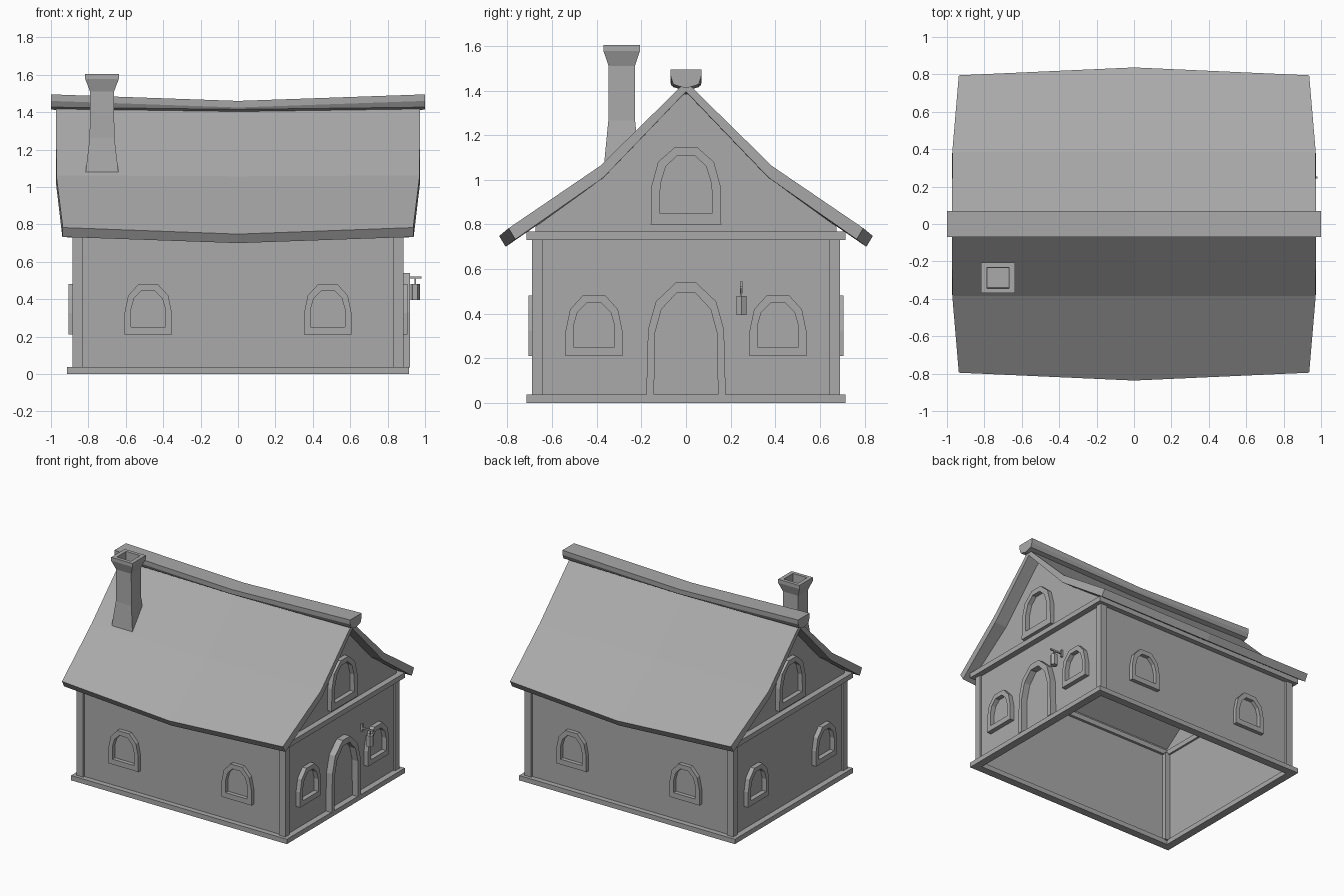
import bpy, bmesh
from math import sin, cos, tau

cube = bpy.data.objects.get("Cube")
if cube:
    bpy.data.objects.remove(cube, do_unlink=True)

GREY = (0.4, 0.4, 0.4, 1)
mat = bpy.data.materials.new("plain grey")
mat.use_nodes = True
mat.diffuse_color = GREY
bsdf = next(n for n in mat.node_tree.nodes if n.type == 'BSDF_PRINCIPLED')
bsdf.inputs["Base Color"].default_value = GREY
bsdf.inputs["Roughness"].default_value = 0.8


def build(name, verts, faces):
    """Make a flat-shaded object with outward normals."""
    bm = bmesh.new()
    vs = [bm.verts.new(v) for v in verts]
    for f in faces:
        bm.faces.new([vs[i] for i in f])
    bmesh.ops.recalc_face_normals(bm, faces=bm.faces)
    me = bpy.data.meshes.new(name)
    bm.to_mesh(me)
    bm.free()
    me.materials.append(mat)
    ob = bpy.data.objects.new(name, me)
    bpy.context.collection.objects.link(ob)
    return ob


def loft(name, rings, caps=True, closed=False):
    """Skin a list of equal-length rings; closed joins the last to the first."""
    n, count = len(rings[0]), len(rings)
    faces = []
    for r in range(count if closed else count - 1):
        a, b = r * n, (r + 1) % count * n
        faces += [(a + i, a + (i + 1) % n, b + (i + 1) % n, b + i) for i in range(n)]
    if caps and not closed:
        faces += [tuple(range(n)), tuple(range((count - 1) * n, count * n))]
    return build(name, [v for ring in rings for v in ring], faces)


def rect(hx, hy, z, cx=0, cy=0):
    return [(cx + sx * hx, cy + sy * hy, z)
            for sx, sy in ((-1, -1), (1, -1), (1, 1), (-1, 1))]


def box(name, lo, hi):
    cx, cy = (lo[0] + hi[0]) / 2, (lo[1] + hi[1]) / 2
    hx, hy = (hi[0] - lo[0]) / 2, (hi[1] - lo[1]) / 2
    return loft(name, [rect(hx, hy, z, cx, cy) for z in (lo[2], hi[2])])


def mirrored(half):
    """Complete a half outline, listed from the side to the middle."""
    return half + [(-u, v) for u, v in reversed(half)]


WX, WY = 0.87, 0.675   # wall planes

# Walls: hollow shell with gables, open underneath
gable = mirrored([(WY, 0), (WY, 0.79), (0.37, 1.01), (0.02, 1.385)])
n = len(gable)
build("walls", [(x, y, z) for x in (-WX, WX) for y, z in gable],
      [tuple(range(n)), tuple(range(n, 2 * n)),
       (0, 1, n + 1, n), (n - 2, n - 1, 2 * n - 1, 2 * n - 2)])


# Foot and eave bands running round the house
def band(name, z0, z1):
    o, i = (0.915, 0.715), (0.855, 0.655)
    loft(name, [rect(*o, z0), rect(*o, z1), rect(*i, z1), rect(*i, z0)], closed=True)


band("base_band", 0, 0.037)
band("eave_beam", 0.73, 0.768)

# Corner posts
for sx, ns in ((1, "left"), (-1, "right")):
    for sy, nd in ((-1, "front"), (1, "back")):
        xs, ys = sorted((sx * 0.83, sx * 0.885)), sorted((sy * 0.64, sy * 0.69))
        box(f"{nd}_{ns}_post", (xs[0], ys[0], 0.03), (xs[1], ys[1], 0.74))

# Roof: thick bent sheet, sagging in the middle
end_out = mirrored([(0.795, 0.783), (0.385, 1.062), (0.0001, 1.44)])
end_in = mirrored([(0.765, 0.733), (0.37, 1.01), (0.0001, 1.395)])
mid_out = mirrored([(0.837, 0.748), (0.385, 1.057), (0.0001, 1.42)])
mid_in = mirrored([(0.808, 0.70), (0.37, 1.0), (0.0001, 1.375)])
n = len(end_out)


def roof_ring(s, outer, inner):
    def reach(y):
        return s * (0.972 - max(0, abs(y) - 0.38) * 0.085)
    return [(reach(y), y, z) for y, z in outer + inner[::-1]]


rings = [roof_ring(-1, end_out, end_in), roof_ring(0, mid_out, mid_in),
         roof_ring(1, end_out, end_in)]
m = 2 * n
faces = [(r * m + i, r * m + (i + 1) % m, (r + 1) * m + (i + 1) % m, (r + 1) * m + i)
         for r in (0, 1) for i in range(m)]
faces += [(b + i, b + i + 1, b + m - 2 - i, b + m - 1 - i)
          for b in (0, 2 * m) for i in range(n - 1)]
build("roof", [v for ring in rings for v in ring], faces)

# Ridge cap
cap = mirrored([(0.07, 1.495), (0.068, 1.46), (0.056, 1.427), (0.01, 1.413)])
loft("ridge_cap", [[(x, y, z - sag * (0.035 if z > 1.45 else 0.012)) for y, z in cap]
                   for x, sag in ((-1, 0), (0, 1), (1, 0))])

# Chimney with flared, hollow top
steps = [(0.09, 0.08, 1.06), (0.066, 0.06, 1.265), (0.064, 0.059, 1.51),
         (0.09, 0.082, 1.578), (0.09, 0.082, 1.605),
         (0.06, 0.056, 1.605), (0.055, 0.052, 1.5)]
loft("chimney", [rect(*s, -0.727, -0.288) for s in steps])


# Arched frames for windows and door
def arch(name, outer, inner, back, front, place, open_foot=False):
    o, i = mirrored(outer), mirrored(inner)
    k = len(o)
    loops = [(o, back), (o, front), (i, front), (i, back)]
    verts = [place(u, v, d) for loop, d in loops for u, v in loop]
    fs = [(r * k + j, r * k + (j + 1) % k, (r + 1) * k + (j + 1) % k, (r + 1) * k + j)
          for r in range(3) for j in range(k - 1 if open_foot else k)]
    build(name, verts, fs)


win_out = [(0.127, 0.21), (0.127, 0.325), (0.107, 0.42), (0.05, 0.482)]
win_in = [(0.092, 0.25), (0.092, 0.345), (0.075, 0.405), (0.033, 0.447)]
attic_out = [(0.158, 0.80), (0.155, 0.97), (0.125, 1.08), (0.048, 1.148)]
attic_in = [(0.117, 0.85), (0.115, 0.98), (0.09, 1.06), (0.038, 1.11)]
door_out = [(0.178, 0.036), (0.17, 0.33), (0.135, 0.455), (0.045, 0.54)]
door_in = [(0.143, 0.036), (0.14, 0.31), (0.11, 0.42), (0.04, 0.495)]


def on_end(s, c=0):
    return lambda u, v, d: (s * d, c + u, v)


def on_side(s, c):
    return lambda u, v, d: (c + u, s * d, v)


for s, end, side in ((1, "left", "back"), (-1, "right", "front")):
    arch(f"{end}_attic_window", attic_out, attic_in, WX, 0.905, on_end(s))
    for c, tag in ((-1, "a"), (1, "b")):
        arch(f"{end}_window_{tag}", win_out, win_in, WX, 0.905, on_end(s, c * 0.412))
        arch(f"{side}_window_{tag}", win_out, win_in, WY, 0.705, on_side(s, c * 0.48))
arch("door_frame", door_out, door_in, WX, 0.92, on_end(1), open_foot=True)

# Hanging lantern beside the door
LX, LY = 0.947, 0.248


def hexagon(r, z):
    return [(LX + r * cos(tau * k / 6), LY + r * sin(tau * k / 6), z) for k in range(6)]


loft("lantern", [hexagon(0.026, z) for z in (0.395, 0.48)])
box("lantern_link", (LX - 0.004, LY - 0.004, 0.475), (LX + 0.004, LY + 0.004, 0.515))
box("lantern_arm", (WX, LY - 0.005, 0.51), (0.98, LY + 0.005, 0.522))
box("lantern_mount", (WX, LY - 0.006, 0.49), (0.885, LY + 0.006, 0.545))
